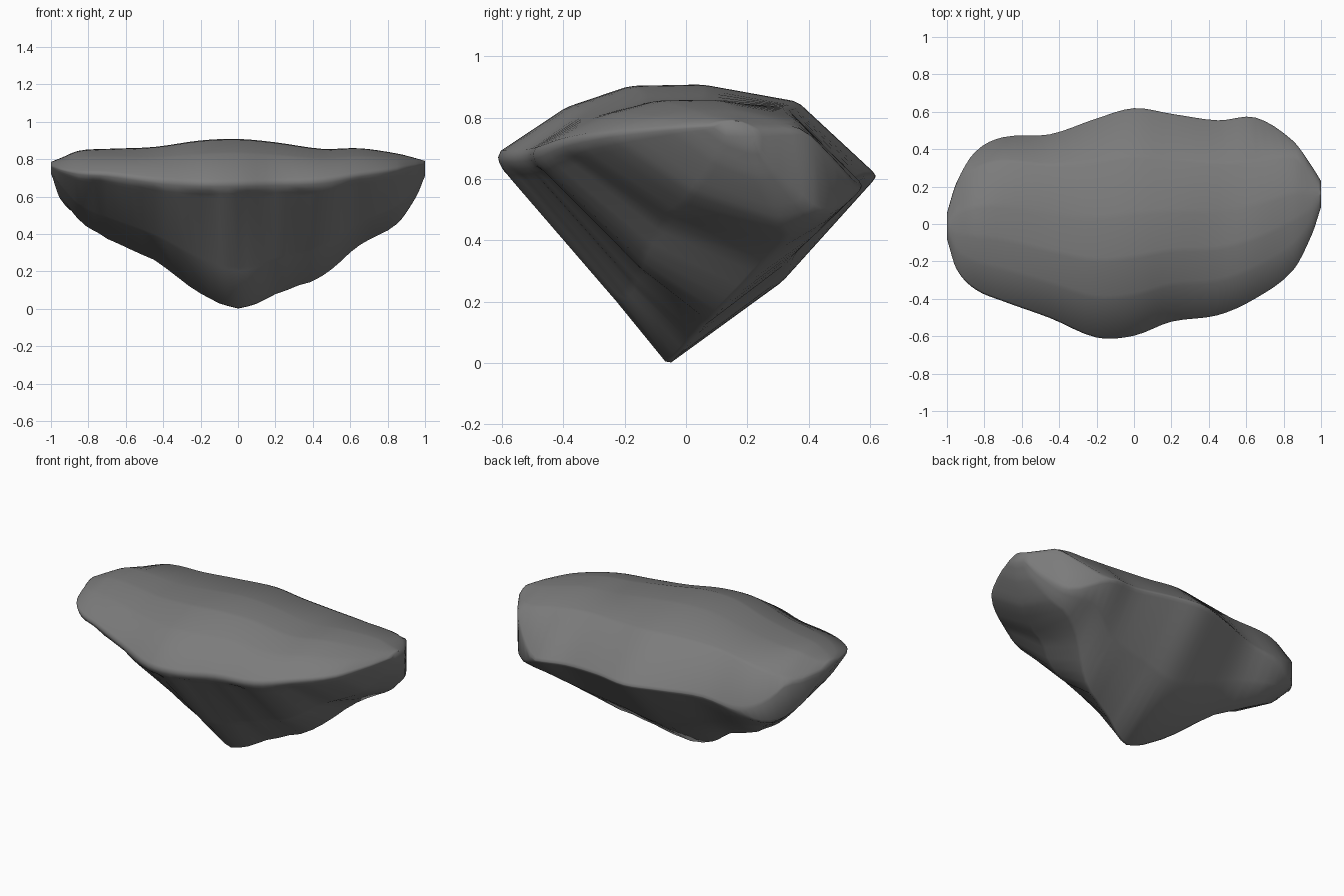
import bpy
import bmesh
from math import sin, radians

old = bpy.data.objects.get("Cube")
if old:
    bpy.data.objects.remove(old, do_unlink=True)

# Stations across the rock: x, front rim y, front rim z, keel z,
# back rim y, back rim z, crest y, crest z, top z
STATIONS = [
    (-1, -.08, .765, .72, .06, .73, .05, .765, .785),
    (-.95, -.24, .75, .62, .22, .58, .19, .755, .805),
    (-.85, -.35, .735, .47, .385, .51, .3, .775, .845),
    (-.7, -.415, .73, .37, .465, .55, .34, .815, .855),
    (-.45, -.505, .7, .25, .48, .59, .32, .84, .865),
    (-.2, -.61, .685, .07, .565, .6, .34, .852, .9),
    (0, -.6, .685, -.01, .62, .6, .365, .852, .908),
    (.2, -.525, .69, .065, .59, .6, .35, .84, .89),
    (.45, -.49, .7, .165, .555, .58, .33, .835, .855),
    (.65, -.4, .73, .33, .57, .56, .34, .815, .858),
    (.85, -.25, .755, .45, .445, .49, .36, .785, .83),
    (.95, -.06, .77, .59, .31, .61, .27, .775, .805),
    (1, .09, .775, .71, .23, .71, .21, .77, .79),
]
STEPS = 4


def mix(a, b, t):
    return a + (b - a) * t


def spline(a, b, c, d, t):
    """Smooth curve from b to c, with slopes taken from the neighbours."""
    out = []
    span = c[0] - b[0]
    for i in range(len(b)):
        m0 = (c[i] - a[i]) / max(c[0] - a[0], span) * span
        m1 = (d[i] - b[i]) / max(d[0] - b[0], span) * span
        s, r = t * t, t * t * t
        out.append((2*r - 3*s + 1) * b[i] + (r - 2*s + t) * m0
                   + (3*s - 2*r) * c[i] + (r - s) * m1)
    return out


def soften(points, cut):
    """Replace every corner of a closed section with a narrow chamfer."""
    out = []
    for i, p in enumerate(points):
        for q in (points[i - 1], points[(i + 1) % len(points)]):
            length = max(((q[0] - p[0])**2 + (q[1] - p[1])**2)**.5, .001)
            t = min(cut / length, .3)
            out.append((mix(p[0], q[0], t), mix(p[1], q[1], t)))
    return out


def section(x, front, rim, keel, back, back_z, crest_y, crest, top):
    """Outline of the rock in the y-z plane at one station."""
    size = min(1, (rim - keel) * 2)
    fold = size * (.011 * sin(x * 23) + .007 * sin(x * 41 + 1))
    # The keel swings backwards as it rises towards both ends
    keel_y = min(keel * .95 - .05, mix(front, back, .8))
    slope_z = mix(rim, keel, .68)
    slope_y = front + .04 * size + (rim - .06 * size - slope_z) / 1.17
    slope_y = min(slope_y, mix(front, keel_y, .72))
    slope_y = mix(slope_y, mix(front, keel_y, .68), .45)
    # The back wall is tall near the ends and shrinks to an edge in the middle
    wall = min(max(back_z + .015, 1.1 - back + .06 * x), crest - .02)
    outline = [
        (front, rim),
        (front + .01 * size, rim - .045 * size),
        (front + .05 * size + fold, rim - .08 * size),
        (slope_y + fold, slope_z),
        (keel_y, keel + abs(fold) * .5),
        (mix(keel_y, back, .55), mix(keel, back_z, .45)),
        (back - .003, back_z),
        (back, wall),
        (crest_y, crest),
        (mix(front, crest_y, .68), top),
        (mix(front, crest_y, .44), mix(rim, top, .98)),
        (mix(front, crest_y, .23), mix(rim, top, .67)),
    ]
    return soften(outline, .014)


# Smoothly interpolated list of stations
rows = []
for i in range(len(STATIONS) - 1):
    a, b = STATIONS[max(i - 1, 0)], STATIONS[i]
    c, d = STATIONS[i + 1], STATIONS[min(i + 2, len(STATIONS) - 1)]
    rows += [spline(a, b, c, d, k / STEPS) for k in range(STEPS)]
rows.append(STATIONS[-1])

# Loft the sections into one closed shell
bm = bmesh.new()
rings = [[bm.verts.new((r[0], y, z)) for y, z in section(*r)] for r in rows]
for ring, following in zip(rings, rings[1:]):
    for j in range(len(ring)):
        bm.faces.new((ring[j - 1], ring[j], following[j], following[j - 1]))
bm.faces.new(rings[0])
bm.faces.new(rings[-1][::-1])
bmesh.ops.recalc_face_normals(bm, faces=bm.faces)

mesh = bpy.data.meshes.new("rock")
bm.to_mesh(mesh)
bm.free()
rock = bpy.data.objects.new("rock", mesh)
bpy.context.collection.objects.link(rock)

# Plain grey stone
stone = bpy.data.materials.new("grey stone")
stone.use_nodes = True
colour = (.2, .2, .2, 1)
stone.diffuse_color = colour
stone.node_tree.nodes["Principled BSDF"].inputs["Base Color"].default_value = colour
mesh.materials.append(stone)

bpy.ops.object.select_all(action="DESELECT")
rock.select_set(True)
bpy.context.view_layer.objects.active = rock
bpy.ops.object.shade_smooth_by_angle(angle=radians(70))
